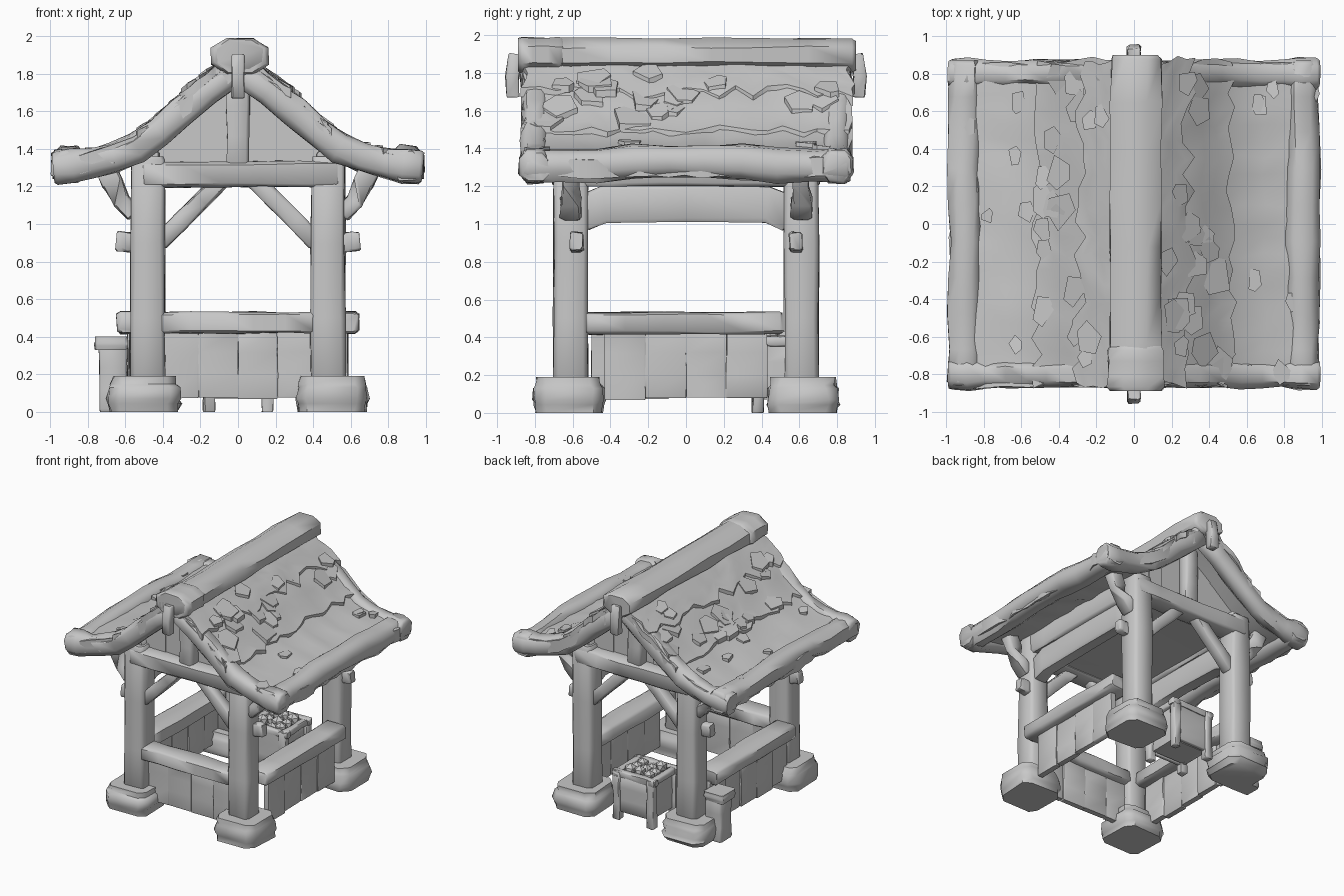
import bpy, bmesh, math, random
from mathutils import Vector

if "Cube" in bpy.data.objects:
    bpy.data.objects.remove(bpy.data.objects["Cube"])
random.seed(4)

mat = bpy.data.materials.new("plain grey")
mat.diffuse_color = (0.58, 0.58, 0.58, 1)
mat.use_nodes = True
mat.node_tree.nodes["Principled BSDF"].inputs["Base Color"].default_value = mat.diffuse_color


def finish(name, bm, angle=52):
    bmesh.ops.recalc_face_normals(bm, faces=bm.faces)
    me = bpy.data.meshes.new(name)
    bm.to_mesh(me)
    bm.free()
    ob = bpy.data.objects.new(name, me)
    bpy.context.collection.objects.link(ob)
    me.materials.append(mat)
    bpy.ops.object.select_all(action='DESELECT')
    ob.select_set(True)
    bpy.context.view_layer.objects.active = ob
    bpy.ops.object.shade_smooth_by_angle(angle=math.radians(angle))
    return ob


def add_sweep(bm, pts, w, h, cut=0.75, rough=0.005, seg=3, sizes=None, tip=0.88):
    """Worn bar along pts; w and h are full widths, cut is the corner rounding."""
    pts = [Vector(p) for p in pts]
    if len(pts) == 2:
        pts = [pts[0].lerp(pts[1], i / seg) for i in range(seg + 1)]
    scale = sizes or [1] * len(pts)
    d0, d1 = (pts[1] - pts[0]).normalized(), (pts[-1] - pts[-2]).normalized()
    lip = min(w, h) * 0.12
    path = [(pts[0], tip * scale[0]), (pts[0] + d0 * lip, scale[0])]
    path += list(zip(pts[1:-1], scale[1:-1]))
    path += [(pts[-1] - d1 * lip, scale[-1]), (pts[-1], tip * scale[-1])]
    prof = [(1, -cut), (1, cut), (cut, 1), (-cut, 1), (-1, cut), (-1, -cut), (-cut, -1), (cut, -1)]
    rings = []
    for i, (p, s) in enumerate(path):
        d = (path[min(i + 1, len(path) - 1)][0] - path[max(i - 1, 0)][0]).normalized()
        ref = Vector((0, 1, 0)) if abs(d.z) > 0.9 else Vector((0, 0, 1))
        a = ref.cross(d).normalized()      # width direction
        b = d.cross(a)                     # height direction
        k = s * (1 + random.uniform(-rough, rough) * 5)
        rings.append([bm.verts.new(p + a * (u * w / 2 * k + random.uniform(-rough, rough))
                                   + b * (v * h / 2 * k + random.uniform(-rough, rough)))
                      for u, v in prof])
    for r, q in zip(rings, rings[1:]):
        for j in range(8):
            bm.faces.new((r[j], r[(j + 1) % 8], q[(j + 1) % 8], q[j]))
    bm.faces.new(rings[0][::-1])
    bm.faces.new(rings[-1])


def bar(name, *args, **kw):
    bm = bmesh.new()
    add_sweep(bm, *args, **kw)
    return finish(name, bm)


def roof_z(x):
    """Height of the roof surface at distance x from the ridge."""
    p = [(0, 1.89), (0.3, 1.66), (0.47, 1.51), (0.6, 1.435), (0.75, 1.395), (1.0, 1.35)]
    for (a, za), (b, zb) in zip(p, p[1:]):
        if x <= b:
            return za + (zb - za) * (x - a) / (b - a)
    return p[-1][1]


def roof_layer(name, s, x0, x1, lift, thick, jag):
    """Ragged sheet following the roof curve, with a broken lower edge."""
    bm = bmesh.new()
    nu, nv = 7, 20
    grid = []
    for j in range(nv + 1):
        end = x1 + random.uniform(-jag, jag)
        y = -0.86 + 1.73 * j / nv
        row = []
        for i in range(nu + 1):
            x = x0 + (end - x0) * i / nu
            yy = y + (random.uniform(-.025, .025) if j in (0, nv) else random.uniform(-.015, .015))
            row.append(bm.verts.new((s * x, yy, roof_z(x) + lift + random.uniform(-.01, .01))))
        grid.append(row)
    top = []
    for r, q in zip(grid, grid[1:]):
        for i in range(nu):
            top.append(bm.faces.new((r[i], r[i + 1], q[i + 1], q[i])))
    # closed underside
    low = bmesh.ops.extrude_face_region(bm, geom=top, use_keep_orig=True)["geom"]
    for v in low:
        if isinstance(v, bmesh.types.BMVert):
            v.co.z -= thick
    finish(name, bm, 45)


# posts on foot stones, with outer brackets and pegs
for sx in (-1, 1):
    for sy in (-1, 1):
        x, y = sx * 0.48, sy * 0.61
        bar("post", [(x, y, 0.1), (x, y, 0.5), (x, y, 0.9), (x, y, 1.36)], 0.18, 0.18)
        bar("foot_stone", [(sx * 0.5, sy * 0.62, z) for z in (0, 0.07, 0.13, 0.19)],
            0.37, 0.36, cut=0.7, rough=0.01, sizes=[1, 1.02, 1, 0.98], tip=0.94)
        bar("eave_bracket", [(sx * 0.55, y, 1.05), (sx * 0.62, y, 1.12), (sx * 0.67, y, 1.22),
                             (sx * 0.72, y, 1.33)], 0.11, 0.09)
        bar("post_peg", [(sx * 0.55, sy * 0.58, 0.9), (sx * 0.65, sy * 0.58, 0.91)], 0.07, 0.1)

# cross beams, knee braces and gables at both ends
for sy in (-1, 1):
    y = sy * 0.62
    bar("cross_beam", [(-0.51, y, 1.265), (0.54, y, 1.265)], 0.17, 0.135, seg=5)
    for sx in (-1, 1):
        bar("knee_brace", [(sx * 0.42, y, 0.9), (sx * 0.08, y, 1.24)], 0.09, 0.09)
    bar("king_post", [(0, sy * 0.64, 1.3), (0, sy * 0.64, 1.8)], 0.12, 0.1)
    bm = bmesh.new()
    for k in range(8):
        x = -0.42 + 0.12 * k
        t = y - sy * (0.03 + random.uniform(0, 0.012))
        edge = [(x - 0.06, 1.3), (x + 0.06, 1.3),
                (x + 0.06, roof_z(abs(x + 0.06)) - 0.05), (x - 0.06, roof_z(abs(x - 0.06)) - 0.05)]
        a = [bm.verts.new((u, t - 0.02, v)) for u, v in edge]
        b = [bm.verts.new((u, t + 0.02, v)) for u, v in edge]
        bm.faces.new(a)
        bm.faces.new(b[::-1])
        for i in range(4):
            bm.faces.new((a[i], b[i], b[(i + 1) % 4], a[(i + 1) % 4]))
    finish("gable_planks", bm)

# ceiling boards closing the attic
bm = bmesh.new()
add_sweep(bm, [(0, -0.58, 1.24), (0, 0.58, 1.24)], 0.96, 0.04, cut=0.98, rough=0.002, tip=1)
finish("ceiling", bm)

# side plates with arched braces below
for sx in (-1, 1):
    x = sx * 0.49
    bar("side_plate", [(x, -0.66, 1.3), (x, 0.66, 1.3)], 0.15, 0.2, cut=0.8, seg=5)
    arch = [(x, -0.56, 1.05), (x, -0.43, 1.105), (x, 0, 1.11), (x, 0.43, 1.105), (x, 0.56, 1.05)]
    bar("arched_brace", arch, 0.11, 0.19, cut=0.82)


# counters on the front and both sides
def counter(name, a, b, rail_a, rail_b, width, count):
    a, b = Vector(a), Vector(b)
    bar(name + "_rail", [rail_a, rail_b], width, 0.115, seg=5)
    along = (b - a).normalized()
    out = Vector((along.y, -along.x, 0))
    step = (b - a).length / count
    bm = bmesh.new()
    for k in range(count):
        p = a + along * step * (k + 0.5) + out * random.uniform(-.008, .008)
        wx, wy = (step, 0.045) if abs(along.x) > 0.5 else (0.045, step)
        add_sweep(bm, [p + Vector((0, 0, 0.075 + random.uniform(-.008, .008))), p + Vector((0, 0, 0.44))],
                  wx, wy, cut=0.92, rough=0.003, tip=0.97)
    finish(name + "_planks", bm)


counter("front_counter", (-0.42, -0.6, 0), (0.42, -0.6, 0),
        (-0.42, -0.61, 0.475), (0.42, -0.61, 0.475), 0.17, 4)
counter("right_counter", (0.56, -0.43, 0), (0.56, 0.43, 0),
        (0.55, -0.53, 0.475), (0.55, 0.51, 0.475), 0.19, 4)
counter("left_counter", (-0.56, -0.5, 0), (-0.56, 0.52, 0),
        (-0.55, -0.53, 0.475), (-0.55, 0.51, 0.475), 0.19, 5)

# roof: thick base, two stepped ragged layers, rolled edges
for s in (-1, 1):
    roof_layer("roof_base", s, 0.0, 0.97, -0.005, 0.1, 0.02)
    roof_layer("roof_middle_layer", s, 0.0, 0.52, 0.02, 0.05, 0.03)
    roof_layer("roof_upper_layer", s, 0.0, 0.29, 0.04, 0.05, 0.04)
    bar("eave_roll", [(s * 0.9, -0.86 + 1.73 * i / 9, 1.32 + (0.01 if 2 < i < 7 else -0.01)) for i in range(10)],
        0.17, 0.17, cut=0.5, rough=0.01)
    for sy in (-1, 1):
        path = [(s * x, sy * 0.80, roof_z(x) - 0.065) for x in (0.03, 0.16, 0.3, 0.42, 0.54, 0.66, 0.78)]
        path += [(s * 0.88, sy * 0.80, 1.31), (s * 0.985, sy * 0.80, 1.30)]
        bar("gable_roll", path, 0.14, 0.15, cut=0.5, rough=0.008,
            sizes=[1, 1, 1.05, 1, 1.05, 1, 1, 1.2, 1.15])
    # loose broken shingles
    bm = bmesh.new()
    for k in range(26):
        x = random.uniform(0.17, 0.5) if k < 19 else random.uniform(0.55, 0.88)
        y = random.uniform(-0.8, 0.8)
        r = random.uniform(0.05, 0.1) if k < 19 else random.uniform(0.04, 0.065)
        lift = 0.045 if x < 0.29 else 0.025 if x < 0.52 else 0.005
        slope = (roof_z(x + 0.05) - roof_z(x - 0.05)) / 0.1 + random.uniform(0.0, 0.25)
        turn, tilt = random.uniform(0, 6.28), random.uniform(-0.15, 0.15)
        rim = []
        for i in range(5):
            a = turn + i * 1.257 + random.uniform(-0.4, 0.4)
            dx, dy = r * 0.8 * math.cos(a), r * 1.15 * math.sin(a)
            rim.append((s * (x + dx), y + dy, roof_z(x) + lift + slope * dx + tilt * dy))
        up = [bm.verts.new((p[0], p[1], p[2] + 0.012)) for p in rim]
        dn = [bm.verts.new((p[0], p[1], p[2] - 0.025)) for p in rim]
        bm.faces.new(up)
        bm.faces.new(dn[::-1])
        for i in range(5):
            bm.faces.new((up[i], dn[i], dn[(i + 1) % 5], up[(i + 1) % 5]))
    finish("loose_shingles", bm, 30)

# ridge log with front collar and hanging pegs
bar("ridge_log", [(0.01, -0.89 + 1.79 * i / 7, 1.895) for i in range(8)], 0.27, 0.175, cut=0.45, rough=0.007)
bar("ridge_collar", [(0.01, -0.89, 1.895), (0.01, -0.65, 1.895)], 0.3, 0.19, cut=0.45)
for sy in (-1, 1):
    bar("ridge_peg", [(0, sy * 0.915, 1.67), (0, sy * 0.92, 1.78), (0, sy * 0.9, 1.9)], 0.07, 0.07)

# produce crate on legs at the open back
for sx in (-1, 1):
    for cy in (0.38, 0.67):
        bar("crate_leg", [(sx * 0.155, cy, 0), (sx * 0.155, cy, 0.4)], 0.06, 0.06)
    bar("crate_side_rail", [(sx * 0.16, 0.36, 0.38), (sx * 0.16, 0.70, 0.38)], 0.05, 0.05)
    bar("crate_side_panel", [(sx * 0.145, 0.53, 0.07), (sx * 0.145, 0.53, 0.37)], 0.03, 0.28, rough=0.003)
for cy in (0.38, 0.67):
    bar("crate_end_rail", [(-0.2, cy, 0.38), (0.2, cy, 0.38)], 0.05, 0.05)
    bar("crate_end_panel", [(0, cy, 0.07), (0, cy, 0.37)], 0.3, 0.03, rough=0.003)
bar("crate_floor", [(0, 0.53, 0.07), (0, 0.53, 0.33)], 0.3, 0.28, cut=0.9, rough=0.003)
bm = bmesh.new()
for i in range(3):
    for j in range(3):
        made = bmesh.ops.create_icosphere(bm, subdivisions=1, radius=random.uniform(0.045, 0.055))
        c = Vector((-0.085 + 0.085 * i, 0.445 + 0.08 * j, 0.35 + random.uniform(0, 0.06)))
        bmesh.ops.translate(bm, verts=made["verts"], vec=c)
finish("produce", bm, 20)

# small lidded bin beside the rear left post
bar("bin_body", [(-0.665, 0.52, 0), (-0.665, 0.52, 0.35)], 0.145, 0.15, cut=0.85, tip=0.97)
bar("bin_lid", [(-0.675, 0.52, 0.33), (-0.675, 0.52, 0.4)], 0.175, 0.18, cut=0.85, seg=2, tip=0.96)
